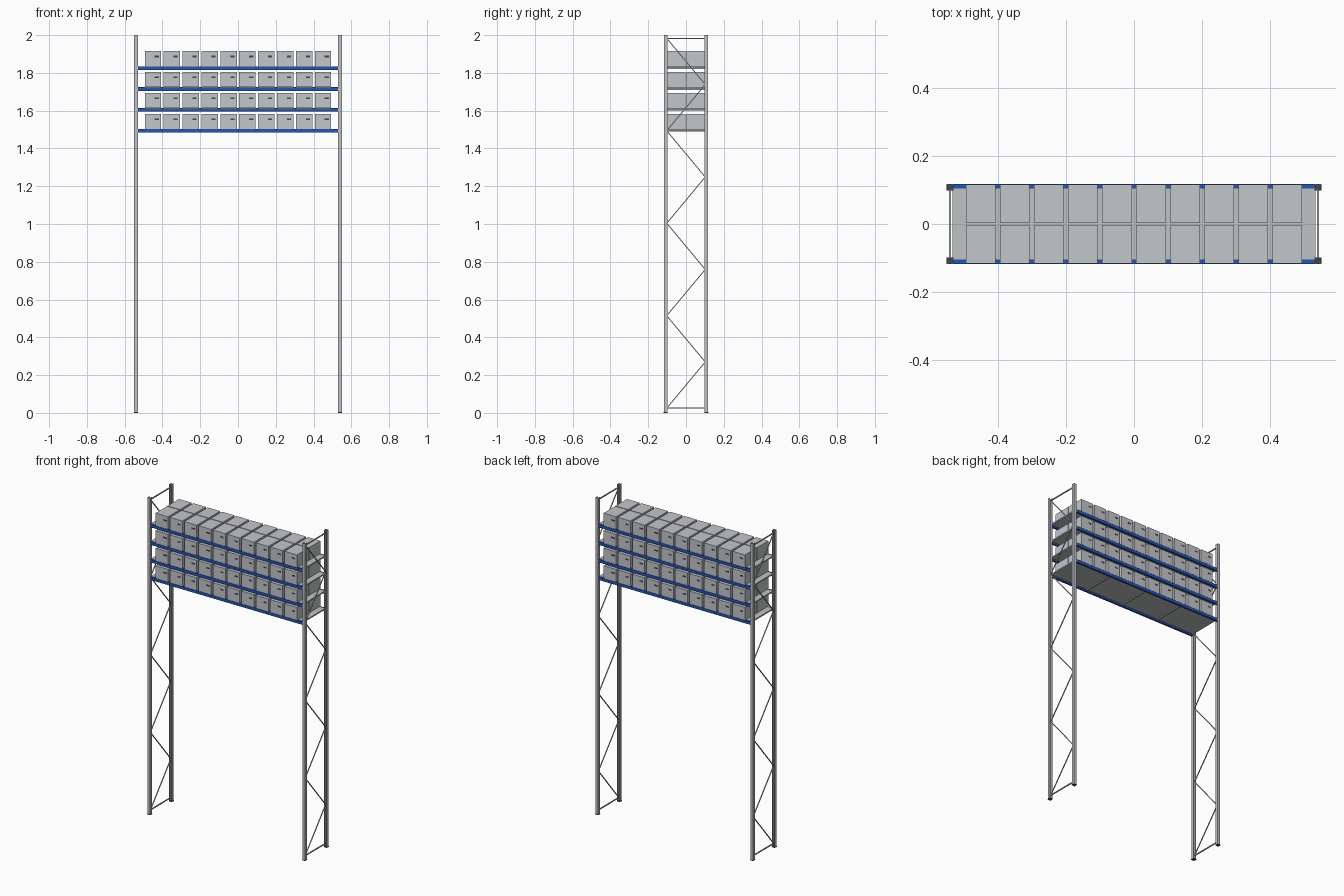
import bpy
import bmesh
from mathutils import Vector

cube = bpy.data.objects.get("Cube")
if cube:
    bpy.data.objects.remove(cube, do_unlink=True)


def material(name, color):
    m = bpy.data.materials.new(name)
    m.use_nodes = True
    m.diffuse_color = (*color, 1)
    bsdf = next(n for n in m.node_tree.nodes if n.type == 'BSDF_PRINCIPLED')
    bsdf.inputs["Base Color"].default_value = (*color, 1)
    return m


CARTON = material("carton grey", (0.55, 0.57, 0.60))
STEEL = material("galvanised steel", (0.52, 0.54, 0.55))
BLUE = material("beam blue", (0.02, 0.09, 0.45))
DARK = material("dark grey", (0.06, 0.06, 0.07))


def finish(bm, name, mat):
    bmesh.ops.recalc_face_normals(bm, faces=bm.faces)
    mesh = bpy.data.meshes.new(name)
    bm.to_mesh(mesh)
    bm.free()
    mesh.materials.append(mat)
    obj = bpy.data.objects.new(name, mesh)
    bpy.context.collection.objects.link(obj)
    return obj


def box(name, center, size, mat):
    bm = bmesh.new()
    bmesh.ops.create_cube(bm, size=1)
    bmesh.ops.scale(bm, vec=size, verts=bm.verts)
    bmesh.ops.translate(bm, vec=center, verts=bm.verts)
    return finish(bm, name, mat)


def rod(name, start, end, width, mat):
    """Square bar between two points."""
    start, end = Vector(start), Vector(end)
    bm = bmesh.new()
    bmesh.ops.create_cube(bm, size=1)
    bmesh.ops.scale(bm, vec=(width, width, (end - start).length), verts=bm.verts)
    turn = (end - start).to_track_quat('Z', 'Y').to_matrix()
    bmesh.ops.rotate(bm, matrix=turn, verts=bm.verts)
    bmesh.ops.translate(bm, vec=(start + end) / 2, verts=bm.verts)
    return finish(bm, name, mat)


def channel(name, x, y, facing, mat):
    """Upright with a C section, its web on the outer side."""
    w, d, t = 0.0095, 0.009, 0.0025
    outline = [(-w, d), (w, d), (w, -d), (w - t, -d),
               (w - t, d - t), (t - w, d - t), (t - w, -d), (-w, -d)]
    bm = bmesh.new()
    face = bm.faces.new([bm.verts.new((x + a, y + facing * b, 0.004)) for a, b in outline])
    top = bmesh.ops.extrude_face_region(bm, geom=[face])
    verts = [g for g in top["geom"] if isinstance(g, bmesh.types.BMVert)]
    bmesh.ops.translate(bm, vec=(0, 0, 1.996), verts=verts)
    return finish(bm, name, mat)


POST_X, POST_Y = 0.54, 0.108
LEVELS = [1.502 + 0.1107 * i for i in range(4)]

# End frames: uprights, feet, zigzag bracing
for side, sx in (("left", 1), ("right", -1)):
    x = sx * POST_X
    for end, sy in (("front", -1), ("back", 1)):
        channel(f"{side}_{end}_upright", x, sy * POST_Y, sy, STEEL)
        box(f"{side}_{end}_foot", (x, sy * POST_Y, 0.002), (0.022, 0.02, 0.004), DARK)
    for label, z in (("lower", 0.025), ("upper", 1.983)):
        rod(f"{side}_{label}_tie", (x, -0.1, z), (x, 0.1, z), 0.006, STEEL)
    step = (1.983 - 0.025) / 8
    for i in range(8):
        y = -0.102 if i % 2 == 0 else 0.102
        rod(f"{side}_brace_{i + 1}", (x, y, 0.025 + step * i),
            (x, -y, 0.025 + step * (i + 1)), 0.005, STEEL)

# Shelf levels
for n, z in enumerate(LEVELS, 1):
    for end, sy in (("front", -1), ("back", 1)):
        box(f"beam_{n}_{end}", (0, sy * 0.111, z - 0.009), (1.062, 0.012, 0.018), BLUE)
    box(f"shelf_{n}", (0, 0, z - 0.003), (1.066, 0.21, 0.008), STEEL)
    for k in (-1, 0, 1):
        box(f"shelf_support_{n}_{k + 2}", (k * 0.265, 0, z - 0.009), (0.01, 0.21, 0.008), STEEL)

    # Two back-to-back rows of storage boxes with a dark hand hole
    for end, sy in (("front", -1), ("back", 1)):
        for i in range(10):
            x = -0.45 + 0.1 * i
            box(f"storage_box_{n}_{end}_{i + 1}", (x, sy * 0.0595, z + 0.041),
                (0.087, 0.114, 0.08), CARTON)
            box(f"hand_hole_{n}_{end}_{i + 1}", (x - sy * 0.02, sy * 0.1165, z + 0.053),
                (0.022, 0.001, 0.009), DARK)
